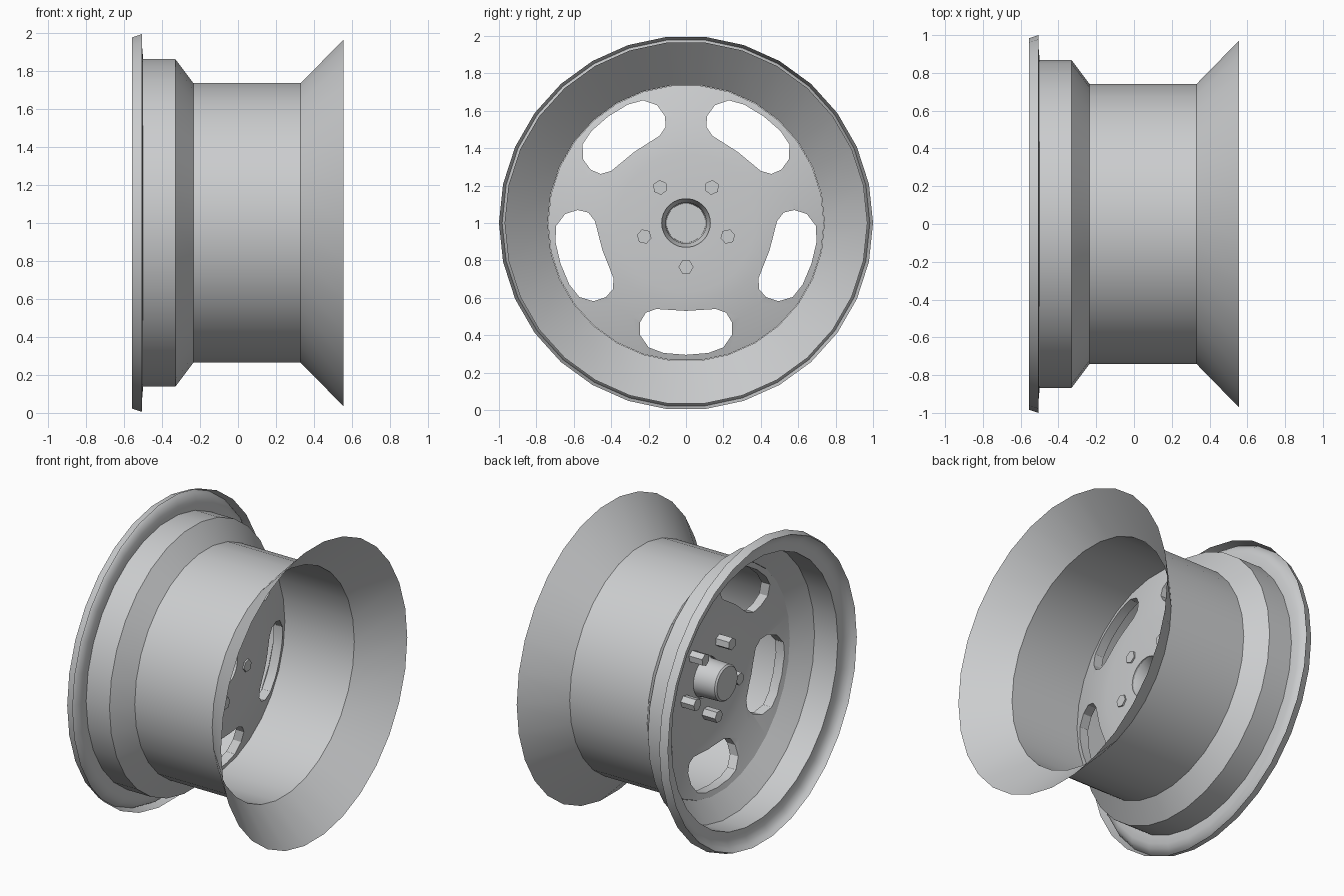
import bpy, bmesh
from math import sin, cos, pi, radians

cube = bpy.data.objects.get("Cube")
if cube:
    bpy.data.objects.remove(cube, do_unlink=True)

SIDES = 30

metal = bpy.data.materials.new("grey metal")
metal.use_nodes = True
GREY = (0.6, 0.61, 0.62, 1)
metal.diffuse_color = GREY
metal.node_tree.nodes["Principled BSDF"].inputs["Base Color"].default_value = GREY


def shade(obj):
    bpy.ops.object.select_all(action='DESELECT')
    obj.select_set(True)
    bpy.context.view_layer.objects.active = obj
    bpy.ops.object.shade_smooth_by_angle(angle=radians(30))


def finish(name, bm):
    """Turn a bmesh into a lifted, shaded, coloured object."""
    bmesh.ops.remove_doubles(bm, verts=bm.verts, dist=1e-5)
    bmesh.ops.recalc_face_normals(bm, faces=bm.faces)
    mesh = bpy.data.meshes.new(name)
    bm.to_mesh(mesh)
    bm.free()
    mesh.materials.append(metal)
    obj = bpy.data.objects.new(name, mesh)
    obj.location.z = 1
    bpy.context.collection.objects.link(obj)
    shade(obj)
    return obj


def lathe(name, profile, sides=SIDES):
    """Spin an (x, radius) profile around the axle; zero radius closes the end."""
    bm = bmesh.new()
    rings = []
    for x, r in profile:
        if r == 0:
            rings.append([bm.verts.new((x, 0, 0))] * sides)
        else:
            # Half a step of turn puts a flat facet at the top
            angles = [pi * (2 * i + 1) / sides for i in range(sides)]
            rings.append([bm.verts.new((x, r * sin(a), r * cos(a))) for a in angles])
    for a, b in zip(rings, rings[1:]):
        for i in range(sides):
            j = (i + 1) % sides
            corners = list(dict.fromkeys((a[i], a[j], b[j], b[i])))
            if len(corners) > 2:
                bm.faces.new(corners)
    return finish(name, bm)


def prism(name, outline, x0, x1, turn=0, centre=(0, 0)):
    """Extrude a (y, z) outline along the axle, turned about it."""
    bm = bmesh.new()
    c, s = cos(turn), sin(turn)
    pts = [(y + centre[0], z + centre[1]) for y, z in outline]
    pts = [(y * c - z * s, y * s + z * c) for y, z in pts]
    face = bm.faces.new([bm.verts.new((x0, y, z)) for y, z in pts])
    moved = bmesh.ops.extrude_face_region(bm, geom=[face])["geom"]
    verts = [v for v in moved if isinstance(v, bmesh.types.BMVert)]
    bmesh.ops.translate(bm, verts=verts, vec=(x1 - x0, 0, 0))
    return finish(name, bm)


# Thin barrel: flared open end, drum and bead step
lathe("rim_barrel", [(0.555, 0.97), (0.33, 0.74), (-0.235, 0.74),
                     (-0.33, 0.867), (-0.5, 0.867)])

# Curled lip at the other end
lathe("rim_lip", [(-0.5, 0.867), (-0.503, 0.92), (-0.515, 0.95),
                  (-0.533, 0.97), (-0.557, 0.983), (-0.505, 1.0)])

# Dished centre disc with a bore for the hub
disc = lathe("centre_disc", [(-0.095, 0.13), (-0.095, 0.37), (-0.105, 0.45),
                             (-0.127, 0.58), (-0.175, 0.738), (-0.24, 0.738),
                             (-0.185, 0.58), (-0.16, 0.45), (-0.145, 0.37),
                             (-0.145, 0.13), (-0.095, 0.13)])

# Five rounded windows cut through the disc
half = [(0.16, -0.46), (0.215, -0.48), (0.245, -0.53), (0.245, -0.6),
        (0.2, -0.665), (0.12, -0.695)]
window = [(0, -0.47)] + half + [(0, -0.705)] + [(-y, z) for y, z in reversed(half)]
for k in range(5):
    cutter = prism("window_cutter", window, -0.5, 0.3, 2 * pi * k / 5)
    cutter.hide_render = True
    cut = disc.modifiers.new("window", 'BOOLEAN')
    cut.operation = 'DIFFERENCE'
    cut.solver = 'EXACT'
    cut.object = cutter
    bpy.context.view_layer.objects.active = disc
    bpy.ops.object.modifier_apply(modifier=cut.name)
    bpy.data.objects.remove(cutter, do_unlink=True)
shade(disc)

# Hollow hub cup, closed at its outer end
lathe("hub", [(-0.095, 0.135), (-0.15, 0.121), (-0.29, 0.117), (-0.30, 0.107),
              (-0.30, 0), (-0.285, 0), (-0.285, 0.105), (-0.15, 0.11),
              (-0.095, 0.135)], 24)

# Five hexagonal lug nuts around the hub
hexagon = [(0.04 * cos(pi * i / 3), 0.04 * sin(pi * i / 3)) for i in range(6)]
for k in range(5):
    prism(f"lug_nut_{k + 1}", hexagon, -0.24, -0.085, 2 * pi * k / 5, (0, -0.235))
